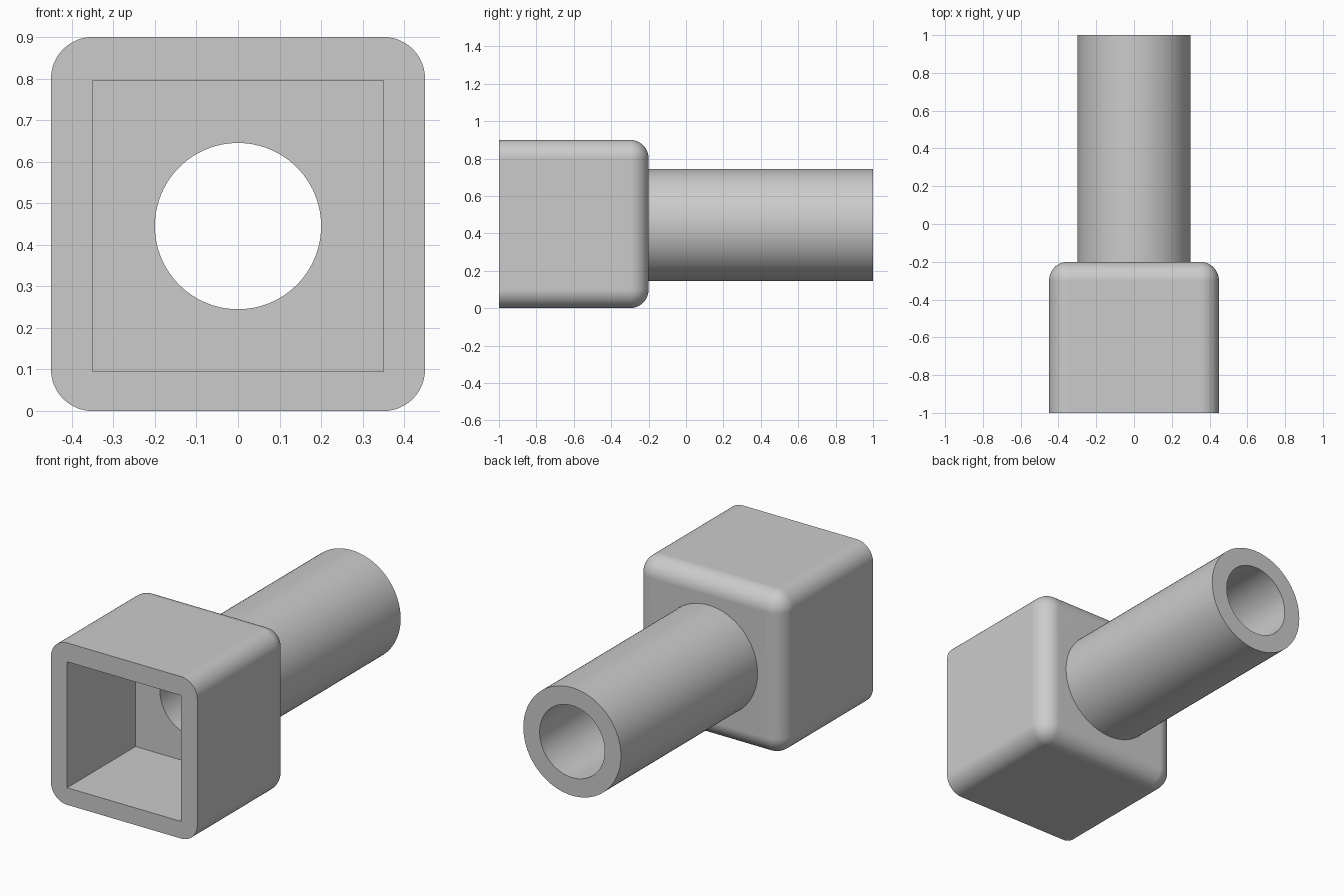
import bpy
import bmesh
from math import pi, radians
from mathutils import Matrix, Vector

default = bpy.data.objects.get("Cube")
if default:
    bpy.data.objects.remove(default, do_unlink=True)

BACK = -0.2      # back face of the socket
AXIS = 0.445     # height of the bore axis

grey = bpy.data.materials.new("plain_grey")
grey.use_nodes = True
grey.diffuse_color = (0.6, 0.6, 0.6, 1)
grey.node_tree.nodes["Principled BSDF"].inputs["Base Color"].default_value = grey.diffuse_color


def finish(name, bm):
    mesh = bpy.data.meshes.new(name)
    bm.to_mesh(mesh)
    bm.free()
    mesh.materials.append(grey)
    obj = bpy.data.objects.new(name, mesh)
    bpy.context.collection.objects.link(obj)
    return obj


def block(name, width, y0, y1, z, fillet=0):
    bm = bmesh.new()
    place = Matrix.Translation((0, (y0 + y1) / 2, z)) @ Matrix.Diagonal((width, y1 - y0, width, 1))
    bmesh.ops.create_cube(bm, size=1, matrix=place)
    if fillet:
        # round every edge except those of the open front
        edges = [e for e in bm.edges if any(v.co.y > y0 + fillet for v in e.verts)]
        bmesh.ops.bevel(bm, geom=edges, offset=fillet, segments=12, profile=0.5, affect='EDGES')
    return finish(name, bm)


def rod(name, radius, y0, y1):
    bm = bmesh.new()
    place = Matrix.Translation((0, (y0 + y1) / 2, AXIS)) @ Matrix.Rotation(pi / 2, 4, 'X')
    bmesh.ops.create_cone(bm, cap_ends=True, segments=96, radius1=radius, radius2=radius,
                          depth=y1 - y0, matrix=place)
    return finish(name, bm)


# Rounded square socket joined to a round tube, then hollowed
body = block("socket_and_tube", 0.9, -1, BACK, 0.45, fillet=0.1)
tools = [
    (rod("tube", 0.3, BACK - 0.1, 1), 'UNION'),
    (block("square_cavity", 0.7, -1.1, -0.4, AXIS), 'DIFFERENCE'),
    (rod("bore", 0.2, -0.5, 1.1), 'DIFFERENCE'),
]
bpy.context.view_layer.objects.active = body
body.select_set(True)
for tool, operation in tools:
    cut = body.modifiers.new(tool.name, 'BOOLEAN')
    cut.operation = operation
    cut.solver = 'EXACT'
    cut.object = tool
    bpy.ops.object.modifier_apply(modifier=cut.name)
    bpy.data.objects.remove(tool, do_unlink=True)

# Smooth fillets and cylinders, crisp rims, flat walls
bpy.ops.object.shade_smooth_by_angle(angle=radians(30))
flat = body.modifiers.new("flat_walls", 'WEIGHTED_NORMAL')
flat.keep_sharp = True
